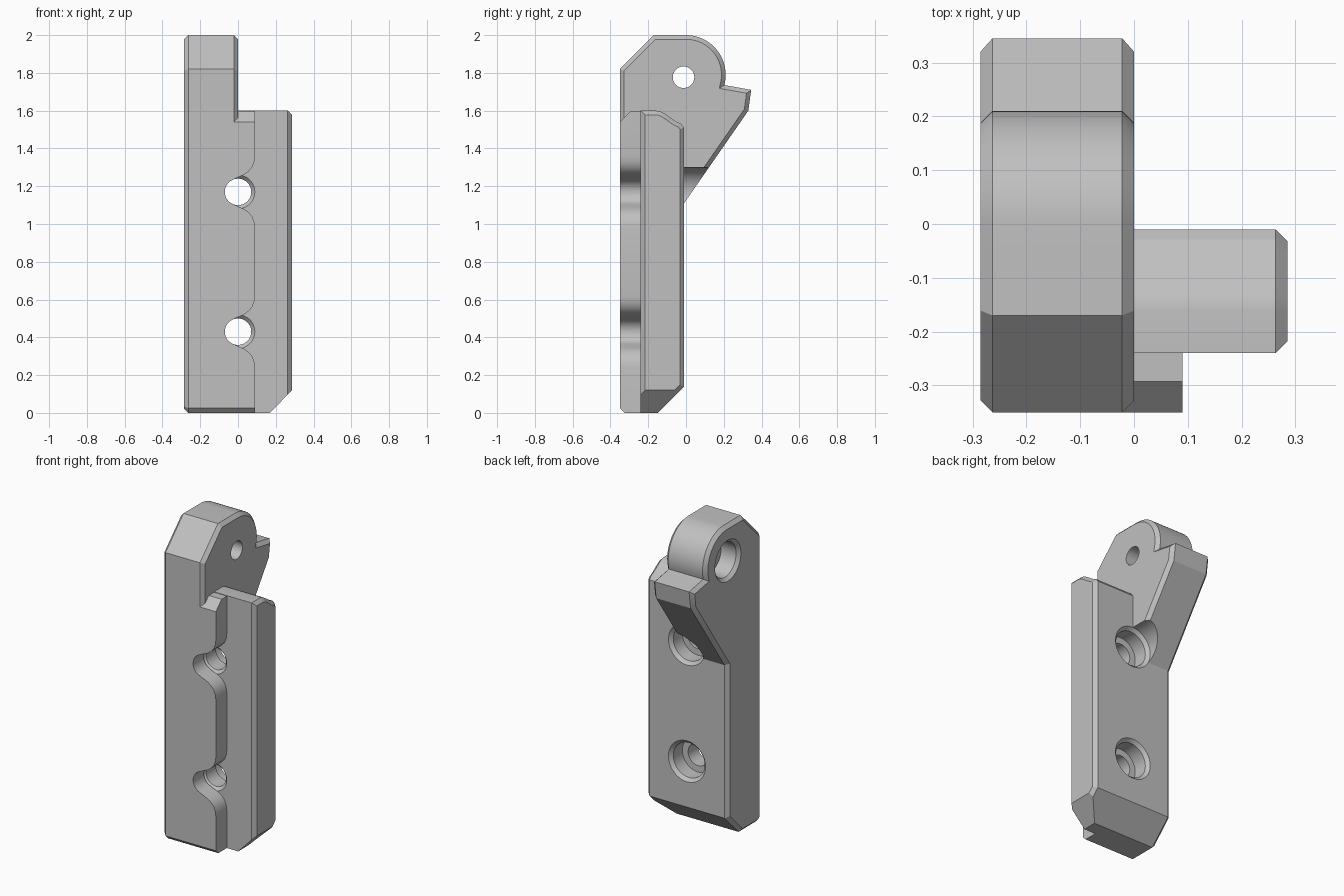
import bpy, bmesh, math
from mathutils import Vector

if "Cube" in bpy.data.objects:
    bpy.data.objects.remove(bpy.data.objects["Cube"])

grey = bpy.data.materials.new("plain_grey")
grey.use_nodes = True
colour = (0.53, 0.53, 0.53, 1)
grey.diffuse_color = colour
grey.node_tree.nodes["Principled BSDF"].inputs["Base Color"].default_value = colour

CHAMFER = 0.022
HOLE_HEIGHTS = (0.43, 1.17)


def finish(name, bm):
    bmesh.ops.recalc_face_normals(bm, faces=bm.faces)
    mesh = bpy.data.meshes.new(name)
    bm.to_mesh(mesh)
    bm.free()
    mesh.materials.append(grey)
    obj = bpy.data.objects.new(name, mesh)
    bpy.context.collection.objects.link(obj)
    return obj


def loft(bm, rings):
    """Skin a list of equal-length point rings and cap both ends."""
    rows = [[bm.verts.new(p) for p in ring] for ring in rings]
    n = len(rows[0])
    for a, b in zip(rows, rows[1:]):
        for i in range(n):
            j = (i + 1) % n
            bm.faces.new((a[i], a[j], b[j], b[i]))
    bm.faces.new(rows[0])
    bm.faces.new(rows[-1])


def inset(points, d):
    """Mitred inward offset of a counter-clockwise outline."""
    out = []
    for i, p in enumerate(points):
        p = Vector(p)
        e1 = (p - Vector(points[i - 1])).normalized()
        e2 = (Vector(points[(i + 1) % len(points)]) - p).normalized()
        n1, n2 = Vector((-e1.y, e1.x)), Vector((-e2.y, e2.x))
        out.append(p + (n1 + n2) * d / (1 + n1.dot(n2)))
    return out


def side_prism(outline, x0, x1, c0, c1):
    """Extrude a (y, z) outline along x with chamfered ends."""
    bm = bmesh.new()
    stations = []
    if c0:
        stations.append((x0, c0))
    stations += [(x0 + c0, 0), (x1 - c1, 0)]
    if c1:
        stations.append((x1, c1))
    loft(bm, [[(x, *p) for p in inset(outline, d)] for x, d in stations])
    return bm


def front_prism(outline, y0, y1):
    """Extrude an (x, z) outline along y."""
    bm = bmesh.new()
    loft(bm, [[(x, y, z) for x, z in outline] for y in (y0, y1)])
    return bm


def slice_off(bm, point, normal):
    geom = bm.verts[:] + bm.edges[:] + bm.faces[:]
    cut = bmesh.ops.bisect_plane(bm, geom=geom, plane_co=point, plane_no=normal, clear_outer=True)
    edges = [e for e in cut["geom_cut"] if isinstance(e, bmesh.types.BMEdge)]
    bmesh.ops.contextual_create(bm, geom=edges)


def lathe(name, profile, place, segments=48):
    """Stepped round cutter; place(t, u, v) sets its axis and centre."""
    bm = bmesh.new()
    turns = [2 * math.pi * i / segments for i in range(segments)]
    loft(bm, [[place(t, r * math.cos(a), r * math.sin(a)) for a in turns] for t, r in profile])
    return finish(name, bm)


def combine(target, tool, operation):
    tool.hide_render = True
    mod = target.modifiers.new(operation.lower(), "BOOLEAN")
    mod.operation = operation
    mod.solver = "EXACT"
    mod.object = tool
    bpy.ops.object.select_all(action="DESELECT")
    target.select_set(True)
    bpy.context.view_layer.objects.active = target
    bpy.ops.object.modifier_apply(modifier=mod.name)
    bpy.data.objects.remove(tool)


# Tall arm with rounded head and rear spur
head = [(0.21 * math.cos(math.radians(a)), 1.79 + 0.21 * math.sin(math.radians(a)))
        for a in range(-15, 91, 5)]
arm = ([(-0.325, 0), (-0.15, 0), (-0.01, 0.14), (-0.01, 1.11), (0.33, 1.60),
        (0.345, 1.71)] + head + [(-0.17, 2.0), (-0.35, 1.82), (-0.35, 0.025)])
bracket = finish("bracket", side_prism(arm, -0.285, 0, CHAMFER, CHAMFER))

# Mounting plate with a wavy top edge and cut lower corner
wave = [(-0.01 - 0.15 * t / 8, 1.53 + 0.035 * (1 - math.cos(math.pi * t / 8)))
        for t in range(1, 9)]
plate = [(-0.24, 0), (-0.15, 0), (-0.01, 0.14), (-0.01, 1.51)] + wave + [(-0.24, 1.6)]
bm = side_prism(plate, -0.2, 0.285, 0, CHAMFER)
slice_off(bm, (0.17, 0, 0), (0.12, 0, -0.115))
combine(bracket, finish("mounting_plate", bm), "UNION")

# Raised front rail with chamfered top and bottom
bm = front_prism([(-0.2, 0), (0.09, 0), (0.09, 1.597), (-0.2, 1.597)], -0.35, -0.2)
slice_off(bm, (0, -0.35, 1.54), (0, -1, 1))
slice_off(bm, (0, -0.35, 0.025), (0, -1, -1))
# keep the rail below the arm's open side
slice_off(bm, (-0.03, 0, 0), (-1, 0, 0))
combine(bracket, finish("front_rail", bm), "UNION")

# Screw holes: flared scoop in front, counterbore behind
bend = [(0.2, 0.19), (0.09, 0.19), (0.086, 0.16), (0.075, 0.13), (0.055, 0.107),
        (0.03, 0.09), (0, 0.077)]
bite = [(0.07 * math.cos(math.radians(a)), 0.07 * math.sin(math.radians(a)))
        for a in range(110, 251, 10)]
scoop = bend + bite + [(x, -z) for x, z in reversed(bend)]
bore = [(0.5, 0.13), (-0.01, 0.13), (-0.03, 0.11), (-0.12, 0.11), (-0.121, 0.07),
        (-0.22, 0.07), (-0.241, 0.09), (-0.242, 0.069), (-0.45, 0.069)]
for h in HOLE_HEIGHTS:
    cutter = finish("scoop_cutter", front_prism([(x, z + h) for x, z in scoop], -0.45, -0.24))
    combine(bracket, cutter, "DIFFERENCE")
    cutter = lathe("bore_cutter", bore, lambda t, u, v: (u, t, h + v))
    combine(bracket, cutter, "DIFFERENCE")

# Pivot hole through the head, counterbored on the outer side
pivot = [(-0.4, 0.13), (-0.285, 0.13), (-0.265, 0.11), (-0.16, 0.11), (-0.159, 0.057), (0.1, 0.057)]
cutter = lathe("pivot_cutter", pivot, lambda t, u, v: (t, -0.013 + u, 1.777 + v))
combine(bracket, cutter, "DIFFERENCE")

bpy.ops.object.shade_smooth_by_angle(angle=math.radians(22))
